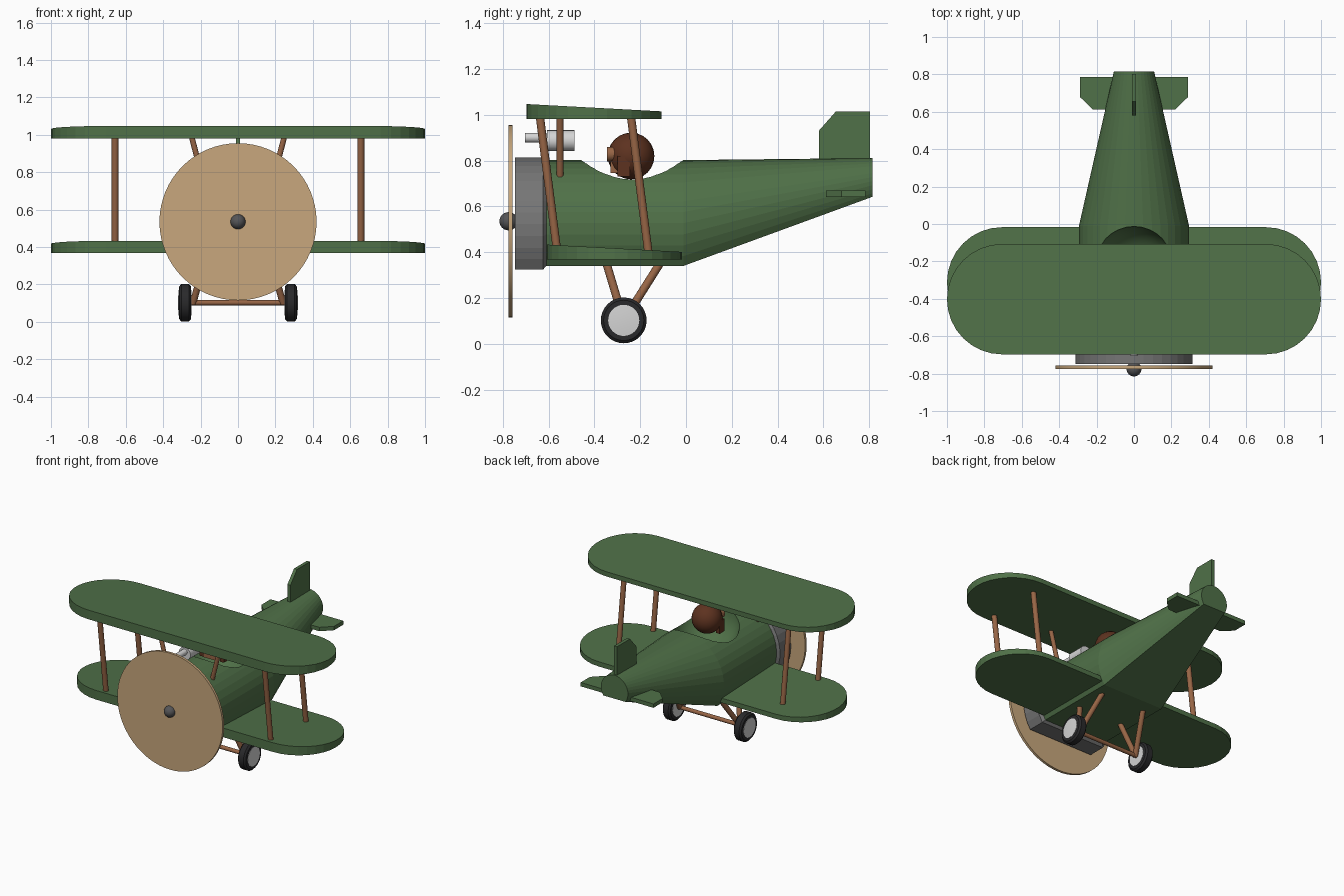
import bpy, bmesh, math
from mathutils import Vector

if "Cube" in bpy.data.objects:
    bpy.data.objects.remove(bpy.data.objects["Cube"])


def material(name, r, g, b):
    m = bpy.data.materials.new(name)
    m.use_nodes = True
    m.diffuse_color = (r, g, b, 1)
    m.node_tree.nodes["Principled BSDF"].inputs["Base Color"].default_value = (r, g, b, 1)
    return m


green = material("green paint", .08, .165, .065)
tan = material("propeller tan", .58, .39, .205)
wood = material("strut wood", .31, .13, .06)
leather = material("helmet leather", .11, .032, .014)
gray = material("cowling gray", .18, .18, .18)
dark_gray = material("spinner gray", .09, .09, .095)
rubber = material("tyre rubber", .022, .022, .024)
white = material("light metal", .66, .66, .66)


def finish(name, bm, mat, smooth=False):
    """Turn a bmesh into a named object with one material."""
    bmesh.ops.recalc_face_normals(bm, faces=bm.faces)
    me = bpy.data.meshes.new(name)
    bm.to_mesh(me)
    bm.free()
    me.materials.append(mat)
    ob = bpy.data.objects.new(name, me)
    bpy.context.collection.objects.link(ob)
    if smooth:
        bpy.ops.object.select_all(action='DESELECT')
        ob.select_set(True)
        bpy.context.view_layer.objects.active = ob
        bpy.ops.object.shade_smooth_by_angle(angle=math.radians(35))
    return ob


def loft(name, rings, mat, smooth=False):
    """Skin a list of equal-length rings and cap both ends."""
    bm = bmesh.new()
    loops = [[bm.verts.new(p) for p in ring] for ring in rings]
    n = len(loops[0])
    for a, b in zip(loops, loops[1:]):
        for i in range(n):
            j = (i + 1) % n
            bm.faces.new((a[i], a[j], b[j], b[i]))
    bm.faces.new(loops[0])
    bm.faces.new(loops[-1])
    return finish(name, bm, mat, smooth)


def rod(name, start, end, radius, mat, sides=16):
    a, b = Vector(start), Vector(end)
    q = (b - a).to_track_quat('Z', 'Y')
    angles = [math.tau * i / sides for i in range(sides)]
    rim = [q @ Vector((radius * math.cos(t), radius * math.sin(t), 0)) for t in angles]
    return loft(name, [[p + v for v in rim] for p in (a, b)], mat, True)


def turned(name, profile, centre, axis, mat, sides=32):
    """Lathe (offset, radius) pairs around the x or y axis."""
    cx, cy, cz = centre
    rings = []
    for off, r in profile:
        ring = []
        for i in range(sides):
            t = math.tau * i / sides
            u, v = r * math.cos(t), r * math.sin(t)
            ring.append((cx + off, cy + u, cz + v) if axis == 'x' else (cx + u, cy + off, cz + v))
        rings.append(ring)
    return loft(name, rings, mat, True)


def ball(name, centre, radius, mat, segments=24):
    bm = bmesh.new()
    bmesh.ops.create_uvsphere(bm, u_segments=segments, v_segments=segments // 2, radius=radius)
    bmesh.ops.translate(bm, verts=bm.verts, vec=centre)
    return finish(name, bm, mat, True)


def box(name, centre, size, mat):
    bm = bmesh.new()
    bmesh.ops.create_cube(bm, size=1)
    bmesh.ops.scale(bm, verts=bm.verts, vec=size)
    bmesh.ops.translate(bm, verts=bm.verts, vec=centre)
    return finish(name, bm, mat)


def body_ring(y, radius, z, steps=26):
    """Circle with its bottom cut off flat."""
    low = math.asin(-.565)
    sweep = math.pi - 2 * low
    return [(radius * math.cos(low + sweep * i / steps), y,
             z + radius * math.sin(low + sweep * i / steps)) for i in range(steps + 1)]


# Fuselage with a scooped cockpit
fuselage = loft("fuselage", [body_ring(-.63, .295, .507), body_ring(-.01, .295, .507),
                             body_ring(.815, .108, .703)], green)
cutter = ball("cockpit_cutter", (0, -.235, .8), .222, green, 32)
cutter.hide_render = True
cut = fuselage.modifiers.new("cockpit", 'BOOLEAN')
cut.operation = 'DIFFERENCE'
cut.object = cutter
bpy.context.view_layer.objects.active = fuselage
bpy.ops.object.modifier_apply(modifier=cut.name)
bpy.data.objects.remove(cutter)

# Engine cowling, spinning propeller disc and spinner
loft("cowling", [body_ring(-.748, .313, .501), body_ring(-.624, .313, .501),
                 body_ring(-.61, .295, .507)], gray)
turned("propeller_disc", [(-.009, .42), (.009, .42)], (0, -.766, .535), 'y', tan, 64)
rod("propeller_shaft", (0, -.77, .535), (0, -.7, .535), .02, dark_gray)
ball("spinner", (0, -.775, .535), .04, dark_gray)


# Wings: flat below, top sloping down to the rear
def wing(name, y, z):
    half, radius, steps = .705, .295, 16
    plan = []
    for side in (1, -1):
        for i in range(steps + 1):
            t = side * math.pi / 2 * (2 * i / steps - 1) * side
            plan.append((side * (half + radius * math.cos(t)), side * radius * math.sin(t)))
    bottom = [(px, y + py, z) for px, py in plan]
    top = [(px, y + py, z + .05 - .016 * py / radius) for px, py in plan]
    return loft(name, [bottom, top], green)


wing("upper_wing", -.402, .981)
wing("lower_wing", -.312, .367)

# Tail fin and stabilizer
fin = [(.58, .72), (.58, .93), (.655, 1.015), (.803, 1.015), (.803, .72)]
loft("tail_fin", [[(x, y, z) for y, z in fin] for x in (-.012, .012)], green)
edge = [(.22, .612), (.29, .68), (.29, .785)]
outline = edge + [(-x, y) for x, y in reversed(edge)]
loft("stabilizer", [[(x, y, z) for x, y in outline] for z in (.642, .67)], green)

# Struts, landing legs and wheels, mirrored
for side, s in (("left", 1), ("right", -1)):
    rod(side + "_front_strut", (s * .657, -.638, .99), (s * .657, -.565, .42), .018, wood)
    rod(side + "_rear_strut", (s * .657, -.24, .99), (s * .657, -.163, .39), .018, wood)
    rod(side + "_cabane_strut", (s * .248, -.55, .99), (s * .175, -.55, .71), .015, wood)
    rod(side + "_front_leg", (s * .17, -.35, .36), (s * .24, -.272, .1), .018, wood)
    rod(side + "_rear_leg", (s * .17, -.108, .36), (s * .24, -.272, .1), .018, wood)
    hub = (s * .283, -.272, .102)
    turned(side + "_tyre", [(-.032, .075), (-.031, .088), (-.02, .1), (.02, .1),
                            (.031, .088), (.032, .075)], hub, 'x', rubber)
    turned(side + "_hubcap", [(-.034 * s, .068), (.034 * s, .068), (.037 * s, .032)], hub, 'x', white)
rod("axle", (-.27, -.272, .102), (.27, -.272, .102), .014, wood)

# Machine gun
turned("gun_body", [(-.06, .046), (.06, .046)], (0, -.547, .887), 'y', white, 20)
turned("gun_barrel", [(-.05, .021), (.05, .021)], (0, -.653, .9), 'y', white, 16)

# Pilot: helmet, ear flaps, face and goggles
ball("pilot_helmet", (0, -.24, .82), .102, leather)
for side, s in (("left", 1), ("right", -1)):
    box(side + "_ear_flap", (s * .082, -.272, .775), (.03, .055, .09), leather)
    turned(side + "_goggle", [(-.025, .032), (.025, .032)], (s * .038, -.321, .828), 'y', wood, 20)
box("pilot_face", (0, -.305, .78), (.1, .05, .07), wood)
